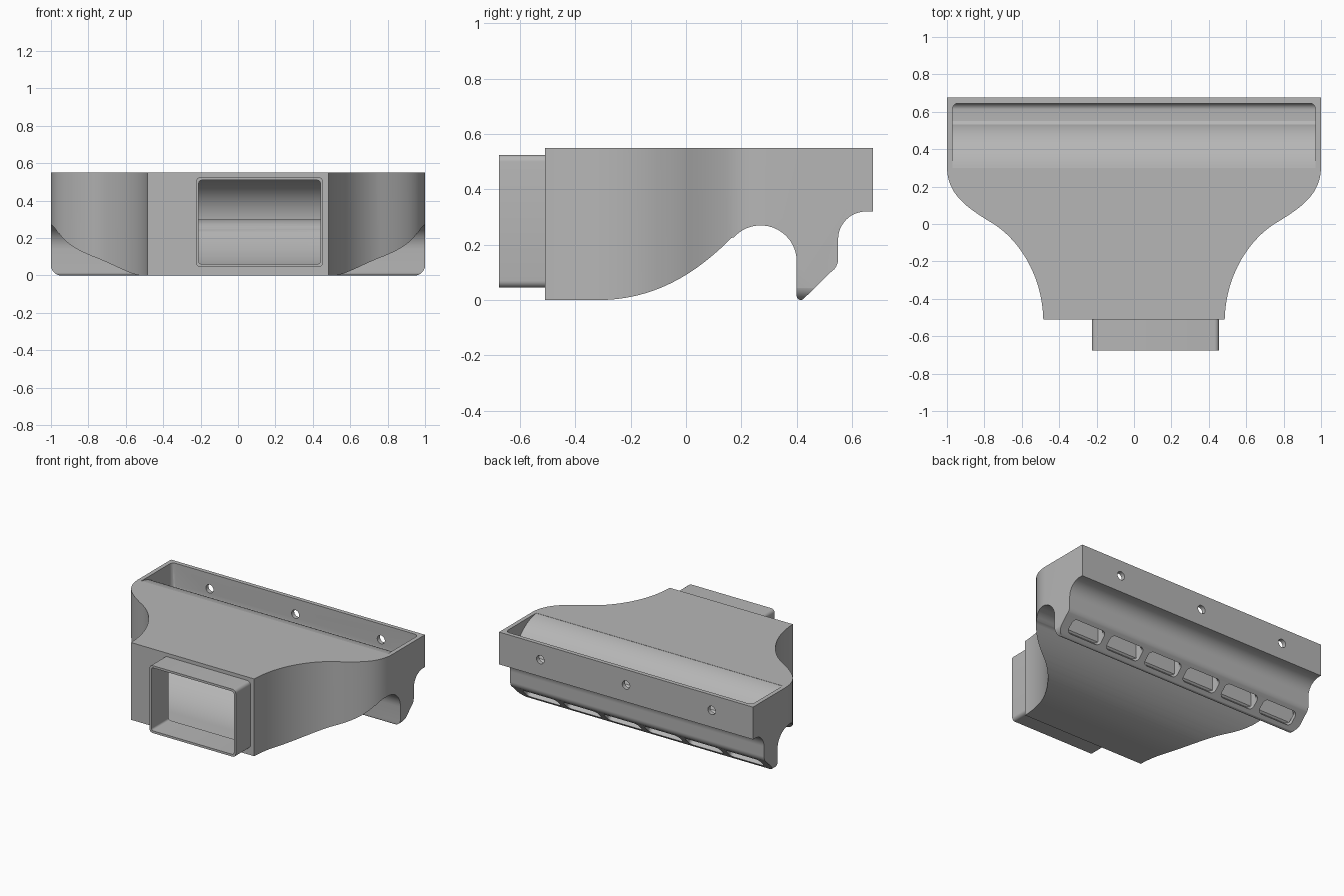
import bpy
from math import sin, cos, radians, hypot

if "Cube" in bpy.data.objects:
    bpy.data.objects.remove(bpy.data.objects["Cube"])

grey = bpy.data.materials.new("plain grey")
grey.use_nodes = True
grey.diffuse_color = (0.47, 0.47, 0.47, 1)
for node in grey.node_tree.nodes:
    if node.type == "BSDF_PRINCIPLED":
        node.inputs["Base Color"].default_value = grey.diffuse_color


def arc(cx, cy, r, start, end, n=16):
    angles = [radians(start + (end - start) * i / n) for i in range(n + 1)]
    return [(cx + r * cos(a), cy + r * sin(a)) for a in angles]


def bezier(a, b, c, d, n=24):
    pts = []
    for i in range(n + 1):
        t = i / n
        s = 1 - t
        pts.append(tuple(s**3 * p + 3 * s * s * t * q + 3 * s * t * t * u + t**3 * v
                         for p, q, u, v in zip(a, b, c, d)))
    return pts


def rounded(x0, x1, y0, y1, r, n=6):
    return (arc(x1 - r, y1 - r, r, 0, 90, n) + arc(x0 + r, y1 - r, r, 90, 180, n)
            + arc(x0 + r, y0 + r, r, 180, 270, n) + arc(x1 - r, y0 + r, r, 270, 360, n))


def prism(name, pts, axis, lo, hi):
    """Extrude a 2D outline along one axis."""
    place = {"x": lambda a, b, h: (h, a, b),
             "y": lambda a, b, h: (a, h, b),
             "z": lambda a, b, h: (a, b, h)}[axis]
    n = len(pts)
    area = sum(pts[i - 1][0] * pts[i][1] - pts[i][0] * pts[i - 1][1] for i in range(n))
    # Keep face normals pointing outward for every axis
    if (area < 0) != (axis == "y"):
        pts = pts[::-1]
    verts = [place(a, b, h) for h in (lo, hi) for a, b in pts]
    faces = [tuple(reversed(range(n))), tuple(range(n, 2 * n))]
    faces += [(i, (i + 1) % n, (i + 1) % n + n, i + n) for i in range(n)]
    mesh = bpy.data.meshes.new(name)
    mesh.from_pydata(verts, [], faces)
    mesh.materials.append(grey)
    obj = bpy.data.objects.new(name, mesh)
    bpy.context.collection.objects.link(obj)
    return obj


def activate(obj):
    bpy.ops.object.select_all(action="DESELECT")
    obj.select_set(True)
    bpy.context.view_layer.objects.active = obj


def combine(obj, other, operation):
    mod = obj.modifiers.new("combine", "BOOLEAN")
    mod.operation = operation
    mod.solver = "EXACT"
    mod.object = other
    activate(obj)
    bpy.ops.object.modifier_apply(modifier=mod.name)
    bpy.data.objects.remove(other)


# Plan outline: narrow at the front, flaring to full width at the back
half = ([(0.485, -0.8)]
        + bezier((0.485, -0.51), (0.49, -0.28), (0.61, -0.09), (0.75, 0))
        + bezier((0.75, 0), (0.9, 0.09), (1, 0.16), (1, 0.31))[1:]
        + [(1, 0.8)])


def inset(pts, d):
    out = []
    for i, (x, y) in enumerate(pts):
        a, b = pts[max(i - 1, 0)], pts[min(i + 1, len(pts) - 1)]
        dx, dy = b[0] - a[0], b[1] - a[1]
        out.append((x - d * dy / hypot(dx, dy), y + d * dx / hypot(dx, dy)))
    return out


def mirrored(pts):
    return pts + [(-x, y) for x, y in reversed(pts)]


# Outer shell: side profile, plan and front outline intersected
side = ([(-0.51, 0)]
        + bezier((-0.32, 0), (-0.1, 0), (0.05, 0.11), (0.165, 0.225))
        + arc(0.27, 0.14, 0.13, 138, 0)
        + arc(0.415, 0.015, 0.015, 180, 300, 5)
        + [(0.52, 0.098)] + arc(0.49, 0.15, 0.06, -40, 0, 6)
        + arc(0.65, 0.22, 0.1, 180, 90)
        + [(0.675, 0.32), (0.675, 0.55), (-0.51, 0.55)])
body = prism("duct_body", side, "x", -1.2, 1.2)
combine(body, prism("plan", mirrored(half), "z", -0.1, 0.7), "INTERSECT")
combine(body, prism("front_outline", rounded(-1.002, 1.002, -0.001, 0.8, 0.06),
                    "y", -0.9, 0.9), "INTERSECT")

# Inlet collar, set off to one side
combine(body, prism("collar", rounded(-0.225, 0.455, 0.045, 0.525, 0.025),
                    "y", -0.675, -0.495), "UNION")

# Air passage that climbs the hump and drops to the outlet lip
passage = ([(-0.48, 0.03)]
           + bezier((-0.32, 0.03), (-0.11, 0.03), (0.03, 0.13), (0.145, 0.245))
           + arc(0.27, 0.14, 0.16, 138, 0)
           + [(0.43, 0.05), (0.51, 0.13), (0.52, 0.15)]
           + arc(0.27, 0.27, 0.25, 0, 90)
           + [(-0.48, 0.52)])
cavity = prism("cavity", passage, "x", -1.2, 1.2)
combine(cavity, prism("inner_plan", mirrored(inset(half, 0.03)), "z", -0.1, 0.7), "INTERSECT")
combine(body, cavity, "DIFFERENCE")
combine(body, prism("inlet_hole", rounded(-0.21, 0.44, 0.061, 0.509, 0.015),
                    "y", -0.75, -0.44), "DIFFERENCE")

# Open trough behind the rounded roof
trough_side = ([(0.299, 0.62)] + arc(0.27, 0.27, 0.28, 84, 20)
               + [(0.55, 0.355)] + arc(0.61, 0.39, 0.035, 270, 360, 6) + [(0.645, 0.62)])
trough = prism("trough", trough_side, "x", -1.1, 1.1)
combine(trough, prism("trough_plan", rounded(-0.97, 0.97, 0.2, 0.6451, 0.03),
                      "z", 0.2, 0.8), "INTERSECT")
combine(body, trough, "DIFFERENCE")

# Screw holes through the back wall
for x in (-0.675, 0, 0.675):
    combine(body, prism("screw_hole", arc(x, 0.44, 0.03, 0, 345, 23),
                        "y", 0.62, 0.72), "DIFFERENCE")

# Six outlet slots in the sloping lip
for i in range(6):
    x = (i - 2.5) * 0.32
    slot = prism("slot", rounded(x - 0.135, x + 0.135, -0.05, 0.05, 0.03), "y", -0.032, 0.06)
    slot.location = (0, 0.477, 0.062)
    slot.rotation_euler.x = radians(-45)
    bpy.context.view_layer.update()
    combine(body, slot, "DIFFERENCE")

activate(body)
bpy.ops.object.shade_smooth_by_angle(angle=radians(32))

# Fins dividing the outlet
for i in range(5):
    x = (i - 2) * 0.32
    prism("outlet_fin", [(0.42, 0.03), (0.525, 0.135), (0.525, 0.2), (0.42, 0.2)],
          "x", x - 0.022, x + 0.022)
